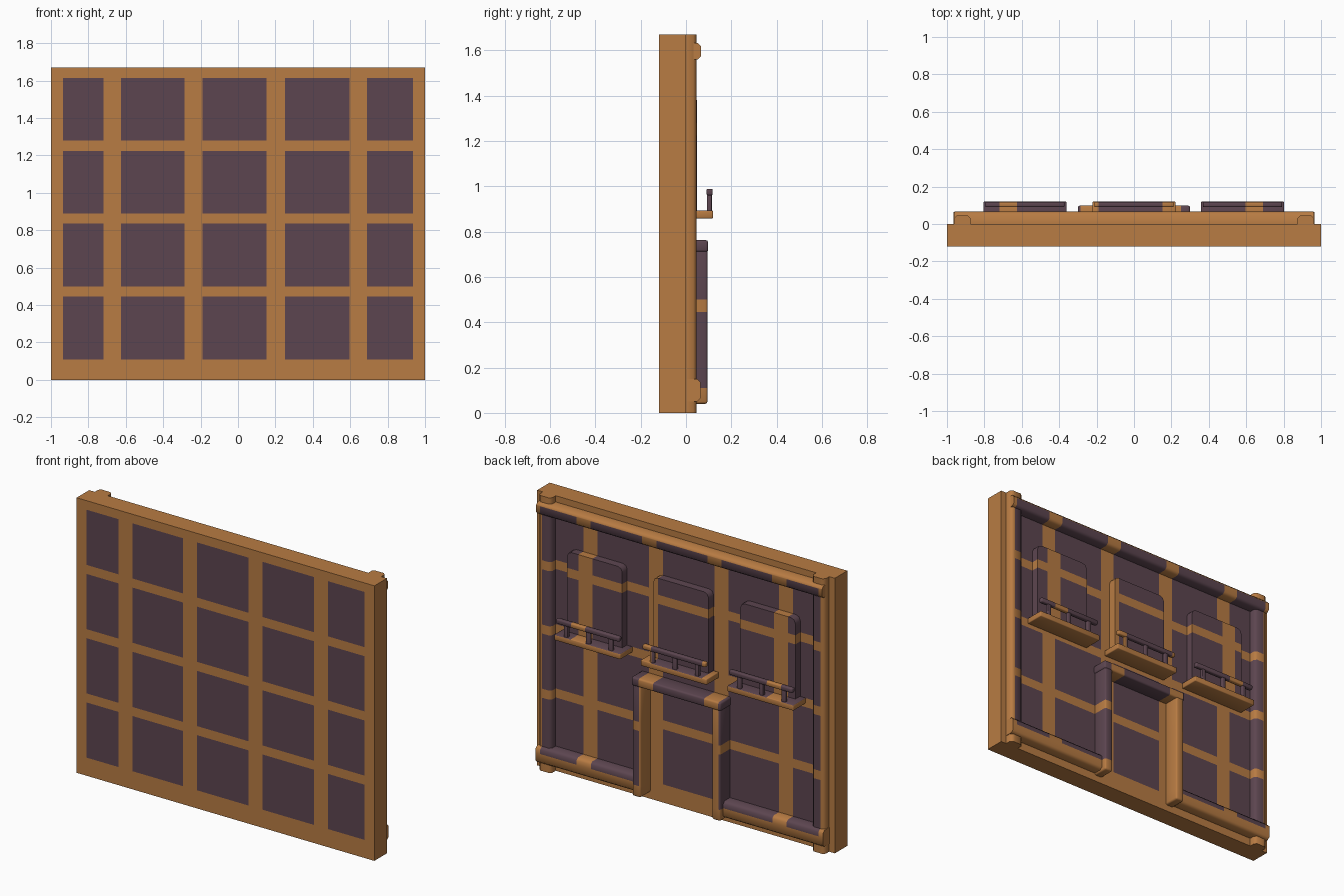
import bpy, bmesh, math
from mathutils import Vector

if "Cube" in bpy.data.objects:
    bpy.data.objects.remove(bpy.data.objects["Cube"])

def material(name, rgb):
    m = bpy.data.materials.new(name)
    m.diffuse_color = (*rgb, 1)
    m.use_nodes = True
    m.node_tree.nodes["Principled BSDF"].inputs["Base Color"].default_value = m.diffuse_color
    return m

ORANGE = material("warm_brown", (0.48, 0.20, 0.056))
DARK = material("dark_plum", (0.108, 0.060, 0.080))

# painted grid, carried straight through the model along y
COLS = [(-0.935, -0.72), (-0.625, -0.285), (-0.19, 0.153), (0.25, 0.595), (0.69, 0.935)]
ROWS = [(0.11 + 0.39 * i, 0.445 + 0.39 * i) for i in range(4)]

def painted(p):
    return any(a < p.x < b for a, b in COLS) and any(a < p.z < b for a, b in ROWS)

def finish(name, bm, bevel=0.0, segments=2):
    if bevel:
        bmesh.ops.bevel(bm, geom=bm.edges[:], offset=bevel, segments=segments,
                        profile=0.5, affect='EDGES')
    for axis, spans in (((1, 0, 0), COLS), ((0, 0, 1), ROWS)):
        for v in [v for s in spans for v in s]:
            bmesh.ops.bisect_plane(bm, geom=bm.verts[:] + bm.edges[:] + bm.faces[:],
                                   plane_co=Vector(axis) * v, plane_no=axis, dist=1e-5)
    bmesh.ops.recalc_face_normals(bm, faces=bm.faces[:])
    for f in bm.faces:
        f.material_index = int(painted(f.calc_center_median()))
    me = bpy.data.meshes.new(name)
    bm.to_mesh(me)
    bm.free()
    me.materials.append(ORANGE)
    me.materials.append(DARK)
    ob = bpy.data.objects.new(name, me)
    bpy.context.collection.objects.link(ob)
    bpy.ops.object.select_all(action='DESELECT')
    ob.select_set(True)
    bpy.context.view_layer.objects.active = ob
    bpy.ops.object.shade_smooth_by_angle(angle=math.radians(50))
    return ob

def box(name, x, y, z, bevel=0.0, segments=2):
    bm = bmesh.new()
    bmesh.ops.create_cube(bm, size=1)
    for v in bm.verts:
        v.co = [(a + b) / 2 + c * (b - a) for c, (a, b) in zip(v.co, (x, y, z))]
    return finish(name, bm, bevel, segments)

def prism(name, pts, lo, hi, place):
    """Extrude a closed 2D profile; place(u, v, t) maps it into space."""
    bm = bmesh.new()
    f = bm.faces.new([bm.verts.new(place(u, v, lo)) for u, v in pts])
    r = bmesh.ops.extrude_face_region(bm, geom=[f])
    d = Vector(place(0, 0, hi)) - Vector(place(0, 0, lo))
    bmesh.ops.translate(bm, vec=d, verts=[g for g in r['geom'] if isinstance(g, bmesh.types.BMVert)])
    return finish(name, bm)

def chamfered(a, b, depth, c=0.014):
    """Square trim profile with its two outer corners cut off, sitting on the wall."""
    return [(a, 0), (b, 0), (b, depth - c), (b - c, depth), (a + c, depth), (a, depth - c)]

# main wall
box("wall_slab", (-1, 1), (-0.12, 0), (0, 1.67))

# corner pillars
for side, s in (("right", 1), ("left", -1)):
    prism("pillar_" + side, chamfered(0.875, 0.962, 0.046), 0.0, 1.67,
          lambda u, v, t, s=s: (s * u, v, t))

# horizontal rails, the lower one broken by the doorway
prism("top_rail", chamfered(1.56, 1.632, 0.066), -0.96, 0.96, lambda u, v, t: (t, v, u))
for side, a, b in (("right", 0.26, 0.965), ("left", -0.965, -0.26)):
    prism("bottom_rail_" + side, chamfered(0.05, 0.15, 0.064), a, b, lambda u, v, t: (t, v, u))

# door frame
for side, s in (("right", 1), ("left", -1)):
    box("door_post_" + side, sorted((s * 0.24, s * 0.295)), (-0.01, 0.095), (0.04, 0.74), 0.01)
box("door_lintel", (-0.3, 0.3), (-0.01, 0.098), (0.71, 0.762), 0.01)

# windows with balconies
for i, cx in enumerate((-0.583, 0, 0.58), 1):
    r, h, top = 0.03, 0.185, 1.38
    outline = [(cx - h, 0.88), (cx + h, 0.88)]
    outline += [(cx + h - r + r * math.cos(a), top - r + r * math.sin(a))
                for a in (0, math.pi / 4, math.pi / 2)]
    outline += [(cx - h + r + r * math.cos(a), top - r + r * math.sin(a))
                for a in (math.pi / 2, math.pi * 0.75, math.pi)]
    prism(f"window_{i}", outline, -0.005, 0.048, lambda u, v, t: (u, t, v))
    box(f"balcony_floor_{i}", (cx - 0.222, cx + 0.222), (0, 0.12), (0.858, 0.893), 0.005)
    box(f"balcony_handrail_{i}", (cx - 0.212, cx + 0.212), (0.09, 0.118), (0.96, 0.989), 0.007)
    for j, dx in enumerate((-0.15, 0, 0.15), 1):
        box(f"balcony_post_{i}_{j}", (cx + dx - 0.013, cx + dx + 0.013), (0.092, 0.114),
            (0.885, 0.97), 0.004)
